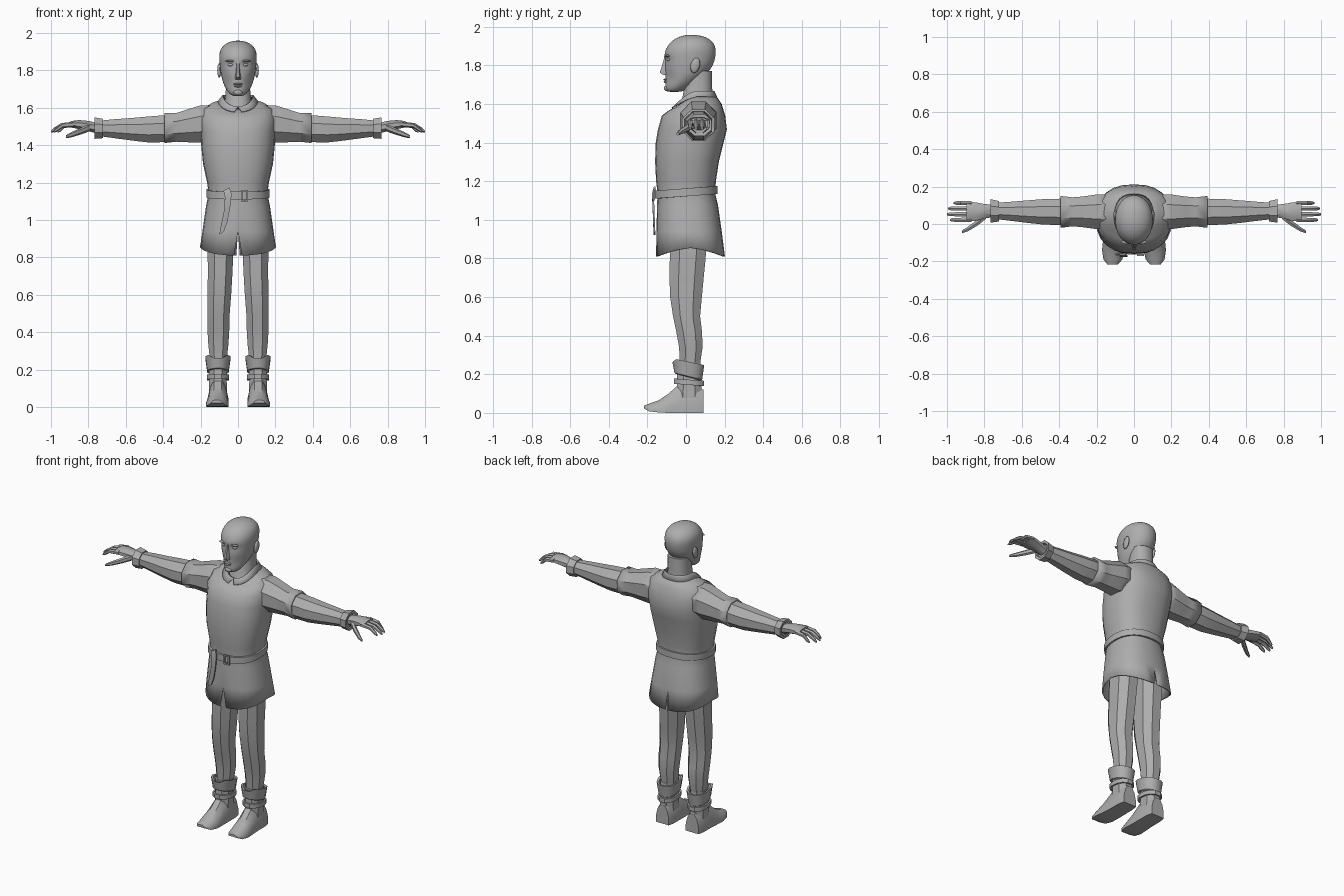
import bpy, bmesh, math
from mathutils import Vector, Matrix

grey = bpy.data.materials.new("plain grey")
grey.diffuse_color = (0.42, 0.42, 0.42, 1)


def spow(v, p):
    return math.copysign(abs(v) ** p, v)


def finish(name, bm, mirror=False, thick=0, angle=35, subsurf=0):
    bmesh.ops.recalc_face_normals(bm, faces=bm.faces)
    me = bpy.data.meshes.new(name)
    bm.to_mesh(me)
    bm.free()
    me.materials.append(grey)
    me.shade_smooth()
    me.set_sharp_from_angle(angle=math.radians(angle))
    ob = bpy.data.objects.new(name, me)
    bpy.context.collection.objects.link(ob)
    if mirror:
        m = ob.modifiers.new("mirror", 'MIRROR')
        m.merge_threshold = 0.0005
    if thick:
        s = ob.modifiers.new("cloth", 'SOLIDIFY')
        s.thickness, s.offset = thick, -1
    if subsurf:
        ob.modifiers.new("smooth", 'SUBSURF').levels = subsurf
        ob.modifiers["smooth"].render_levels = subsurf
    return ob


def loft(name, rings, closed=True, caps=True, **kw):
    bm = bmesh.new()
    rows = [[bm.verts.new(p) for p in r] for r in rings]
    n = len(rows[0])
    for a, b in zip(rows, rows[1:]):
        for i in range(n if closed else n - 1):
            j = (i + 1) % n
            bm.faces.new((a[i], a[j], b[j], b[i]))
    if closed and caps:
        bm.faces.new(rows[0])
        bm.faces.new(rows[-1])
    return finish(name, bm, **kw)


def flat(z, hw, yf, yb, n=24, e=2.3, cx=0, tilt=0):
    """Horizontal ring; tilt raises the back."""
    out = []
    for i in range(n):
        a = 2 * math.pi * (i + 0.5) / n
        c, s = spow(math.cos(a), 2 / e), spow(math.sin(a), 2 / e)
        out.append(Vector((cx + hw * c, (yf + yb) / 2 + (yb - yf) / 2 * s, z + tilt * s)))
    return out


def half(z, hw, yf, yb, front=0.0, back=0.0, gap_f=0.0, gap_b=0.0, n=13, e=2.4):
    """Right half of a horizontal ring, from the front seam to the back seam."""
    out = []
    for i in range(n):
        a = math.pi * (i / (n - 1) - 0.5)
        c, s = spow(max(math.cos(a), 0), 2 / e), spow(math.sin(a), 2 / e)
        x = hw * c if 0 < i < n - 1 else (gap_f if i == 0 else gap_b)
        out.append(Vector((x, (yf + yb) / 2 + (yb - yf) / 2 * s,
                           z + (front if s < 0 else back) * abs(s) ** 1.5)))
    return out


def across(x, y, z, ry, rz, n=8):
    """Ring standing across the x axis."""
    return [Vector((x, y + ry * math.cos(a), z + rz * math.sin(a)))
            for a in (2 * math.pi * (i + 0.5) / n for i in range(n))]


def blob(name, loc, size, rot=0, mirror=False, seg=12):
    bm = bmesh.new()
    m = Matrix.Translation(loc) @ Matrix.Rotation(rot, 4, 'X') @ Matrix.Diagonal((*size, 1))
    bmesh.ops.create_uvsphere(bm, u_segments=seg, v_segments=8, radius=1, matrix=m)
    return finish(name, bm, mirror=mirror, angle=60)


def block(name, loc, size):
    bm = bmesh.new()
    bmesh.ops.create_cube(bm, size=1, matrix=Matrix.Translation(loc) @ Matrix.Diagonal((*size, 1)))
    return finish(name, bm)


# Tunic with flared skirt, split at the centre front and back
tunic = [half(1.645, .085, -.04, .145, front=-.05),
         half(1.63, .13, -.06, .165, front=-.05),
         half(1.60, .185, -.085, .185, front=-.03),
         half(1.54, .205, -.125, .203), half(1.47, .20, -.145, .212),
         half(1.40, .197, -.157, .195), half(1.30, .187, -.16, .17),
         half(1.20, .165, -.155, .155), half(1.14, .157, -.147, .15),
         half(1.08, .17, -.15, .165), half(.94, .19, -.153, .185),
         half(.855, .203, -.155, .202, front=-.045, back=-.045, gap_f=.022, gap_b=.01)]
loft("tunic", tunic, closed=False, mirror=True, thick=.008, angle=40)

# Folded collar with pointed front
loft("collar", [half(1.655, .074, -.03, .135, front=-.055),
                half(1.668, .082, -.045, .147, front=-.06),
                half(1.635, .108, -.075, .162, front=-.055, gap_f=.02)],
     closed=False, mirror=True, thick=.006)

# Belt, buckle and hanging strap
belt = [flat(z, .157 + o, -.15 - o, .15 + o, tilt=.012)
        for z, o in ((1.122, .0), (1.122, .014), (1.163, .014), (1.163, .0), (1.122, .0))]
loft("belt", belt, caps=False)
for x in (.02, .05):
    block("buckle_side", (x, -.166, 1.13), (.008, .012, .06))
for z in (1.104, 1.156):
    block("buckle_bar", (.035, -.166, z), (.038, .012, .008))
strap = []
for x, y, z, w in ((-.062, -.162, 1.165, .016), (-.052, -.172, 1.13, .018), (-.058, -.169, 1.06, .016),
                   (-.074, -.166, .98, .017), (-.088, -.164, .93, .012)):
    strap.append([Vector((x + dx * w, y + dy, z + dx * .008)) for dx, dy in
                  ((-1, -.004), (1, -.004), (1, .005), (-1, .005))])
loft("belt_strap", strap)

# Sleeves, arms and cuffs
loft("sleeve", [across(*r) for r in ((.12, .065, 1.52, .10, .10), (.20, .065, 1.513, .10, .108),
                                     (.28, .065, 1.502, .088, .093), (.33, .065, 1.495, .084, .083),
                                     (.392, .065, 1.492, .092, .087))],
     caps=False, mirror=True, thick=.012)
loft("arm", [across(*r) for r in ((.30, .065, 1.49, .07, .07), (.39, .065, 1.488, .076, .078),
                                  (.48, .065, 1.484, .074, .075), (.56, .066, 1.485, .066, .066),
                                  (.66, .068, 1.488, .055, .055), (.76, .07, 1.49, .045, .042))],
     mirror=True)
loft("wrist_cuff", [across(*r) for r in ((.725, .068, 1.489, .045, .042), (.722, .068, 1.489, .059, .056),
                                         (.768, .07, 1.491, .068, .062), (.766, .07, 1.491, .05, .045))],
     caps=False, mirror=True)

# Hands with four bent fingers and a thumb
loft("palm", [across(*r) for r in ((.75, .07, 1.49, .035, .03), (.80, .068, 1.502, .042, .03),
                                   (.85, .066, 1.51, .054, .026), (.895, .068, 1.512, .054, .018))],
     mirror=True)
for y, tip in ((.022, .985), (.052, 1.0), (.083, .995), (.112, .965)):
    mid = .89 + (tip - .89) * .5
    loft("finger", [across(.87, y, 1.512, .014, .014, 6), across(mid, y, 1.505, .013, .013, 6),
                    across(tip - .015, y, 1.482, .011, .011, 6), across(tip, y, 1.472, .006, .006, 6)],
         mirror=True)
loft("thumb", [across(.79, .045, 1.495, .02, .02, 6), across(.84, .005, 1.475, .018, .018, 6),
               across(.89, -.028, 1.456, .014, .014, 6), across(.92, -.042, 1.445, .008, .008, 6)],
     mirror=True)

# Legs
loft("leg", [flat(z, w, f, b, n=8, cx=c) for z, w, f, b, c in
             ((1.0, .072, -.09, .12, .085), (.84, .074, -.09, .112, .093), (.70, .070, -.092, .098, .096),
              (.60, .068, -.088, .088, .1), (.50, .064, -.072, .078, .104), (.42, .063, -.055, .088, .105),
              (.34, .058, -.04, .09, .105), (.22, .045, -.035, .072, .105))], mirror=True)

# Boots: ankle shaft, notched fold, strap and foot
loft("boot_shaft", [flat(z, w, f, b, n=8, cx=.107) for z, w, f, b in
                    ((.06, .052, -.06, .088), (.14, .05, -.052, .085), (.26, .052, -.05, .08))], mirror=True)


def fold(z, grow, jag):
    ring = flat(z, .055 + grow, -.058 - grow, .082 + grow, n=12, cx=.107, tilt=-.018)
    for p in ring:
        if p.y < 0 and abs(p.x - .107) < .03:
            p.z -= jag
    return ring


loft("boot_fold", [fold(.185, -.003, 0), fold(.19, .004, 0), fold(.265, .015, .02), fold(.262, .002, .02)],
     caps=False, mirror=True)
loft("boot_strap", [flat(z, .05 + o, -.055 - o, .086 + o, n=12, cx=.107, tilt=-.006) for z, o in
                    ((.145, 0), (.145, .01), (.172, .01), (.172, 0))], caps=False, mirror=True)
foot = []
for y, c, w, lo, hi in ((.09, .107, .046, 0, .12), (.05, .107, .054, 0, .145), (-.04, .107, .055, 0, .145),
                        (-.09, .109, .057, 0, .10), (-.14, .111, .06, .002, .066),
                        (-.19, .113, .05, .008, .048), (-.217, .114, .028, .022, .038)):
    h = hi - lo
    foot.append([Vector((c + dx * w, y, lo + dz * h)) for dx, dz in
                 ((-1, 0), (1, 0), (1, .35), (.75, .75), (.35, 1), (-.35, 1), (-.75, .75), (-1, .35))])
loft("boot_foot", foot, mirror=True)

# Neck and head
loft("neck", [flat(z, w, f, b, n=16) for z, w, f, b in
              ((1.56, .085, -.05, .14), (1.63, .072, -.02, .14), (1.70, .066, -.008, .136),
               (1.77, .066, 0, .135))])
head = [flat(z, w, f, b, n=24, e=e) for z, w, f, b, e in
        ((1.662, .028, -.094, -.03, 2), (1.672, .044, -.107, .0, 2), (1.695, .062, -.108, .035, 2),
         (1.72, .075, -.106, .065, 2), (1.75, .086, -.107, .105, 2), (1.785, .093, -.109, .132, 2.1),
         (1.815, .098, -.11, .146, 2.1), (1.835, .099, -.112, .151, 2.1), (1.855, .101, -.115, .155, 2.1),
         (1.885, .102, -.106, .156, 2.1), (1.915, .094, -.088, .146, 2), (1.938, .074, -.06, .122, 2),
         (1.953, .045, -.025, .085, 2), (1.959, .015, .008, .045, 2))]
for ring in head:
    for p in ring:  # eye sockets and cheeks
        if p.y < -.03:
            d = ((abs(p.x) - .04) / .022) ** 2 + ((p.z - 1.83) / .016) ** 2
            p.y += .016 * math.exp(-d)
            d = ((abs(p.x) - .055) / .02) ** 2 + ((p.z - 1.73) / .03) ** 2
            p.y += .012 * math.exp(-d)
loft("head", head, angle=60, subsurf=1)

# Face details
loft("nose", [[Vector((-w, -.095, z)), Vector((-w * .4, y, z + .002)),
               Vector((w * .4, y, z + .002)), Vector((w, -.095, z))] for z, y, w in
              ((1.85, -.112, .010), (1.825, -.116, .011), (1.785, -.128, .015),
               (1.762, -.136, .019), (1.75, -.122, .019))], angle=50)
blob("eye", (.037, -.088, 1.83), (.017, .012, .009), mirror=True)
blob("brow", (.04, -.095, 1.85), (.027, .014, .006), mirror=True)
blob("upper_lip", (0, -.106, 1.727), (.025, .011, .005))
blob("lower_lip", (0, -.105, 1.715), (.021, .011, .006))
blob("chin", (0, -.098, 1.682), (.024, .016, .016))
blob("ear", (.100, .048, 1.80), (.011, .024, .04), rot=-.25, mirror=True)
